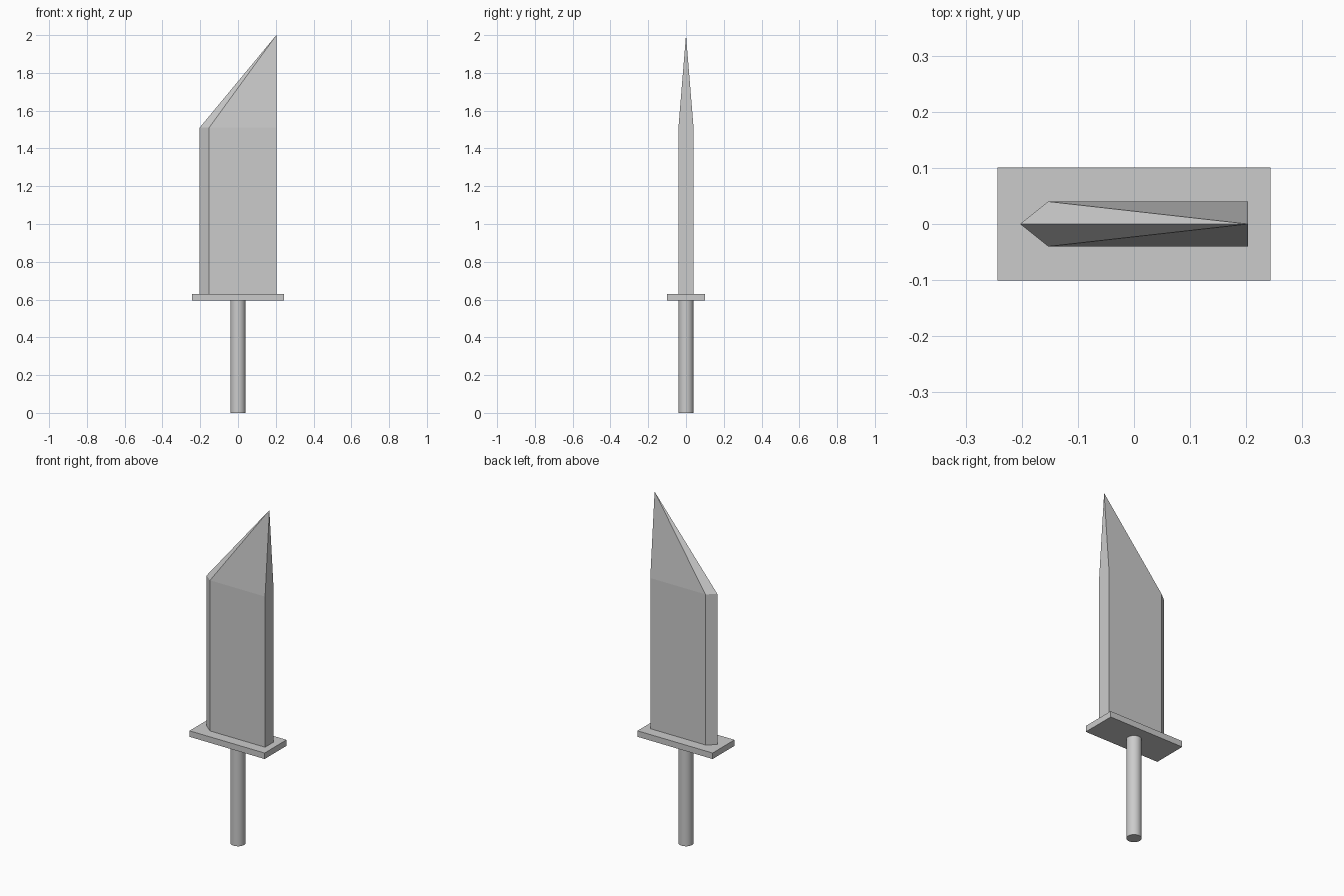
import bpy, bmesh, math

if "Cube" in bpy.data.objects:
    bpy.data.objects.remove(bpy.data.objects["Cube"])

# Handle: smooth round rod
bpy.ops.mesh.primitive_cylinder_add(vertices=32, radius=0.04, depth=0.6, location=(0, 0, 0.3))
handle = bpy.context.object
handle.name = "handle"
bpy.ops.object.shade_smooth_by_angle(angle=math.radians(30))

# Guard: flat rectangular plate
bpy.ops.mesh.primitive_cube_add(size=1, location=(0, 0, 0.6125))
guard = bpy.context.object
guard.name = "guard"
guard.scale = (0.486, 0.202, 0.035)
bpy.ops.object.transform_apply(location=False, rotation=False, scale=True)

# Blade: five-sided profile with a sharp edge on -x, drawn up to a point at the spine
profile = [(-0.203, 0), (-0.153, -0.04), (0.203, -0.04), (0.203, 0.04), (-0.153, 0.04)]
bm = bmesh.new()
lower = [bm.verts.new((x, y, 0.625)) for x, y in profile]
upper = [bm.verts.new((x, y, 1.51)) for x, y in profile]
tip = bm.verts.new((0.203, 0, 2.0))
bm.faces.new(lower[::-1])
for i in range(len(profile)):
    j = (i + 1) % len(profile)
    bm.faces.new((lower[i], lower[j], upper[j], upper[i]))
    bm.faces.new((upper[i], upper[j], tip))
bmesh.ops.recalc_face_normals(bm, faces=bm.faces)
mesh = bpy.data.meshes.new("blade")
bm.to_mesh(mesh)
bm.free()
bpy.context.collection.objects.link(bpy.data.objects.new("blade", mesh))
